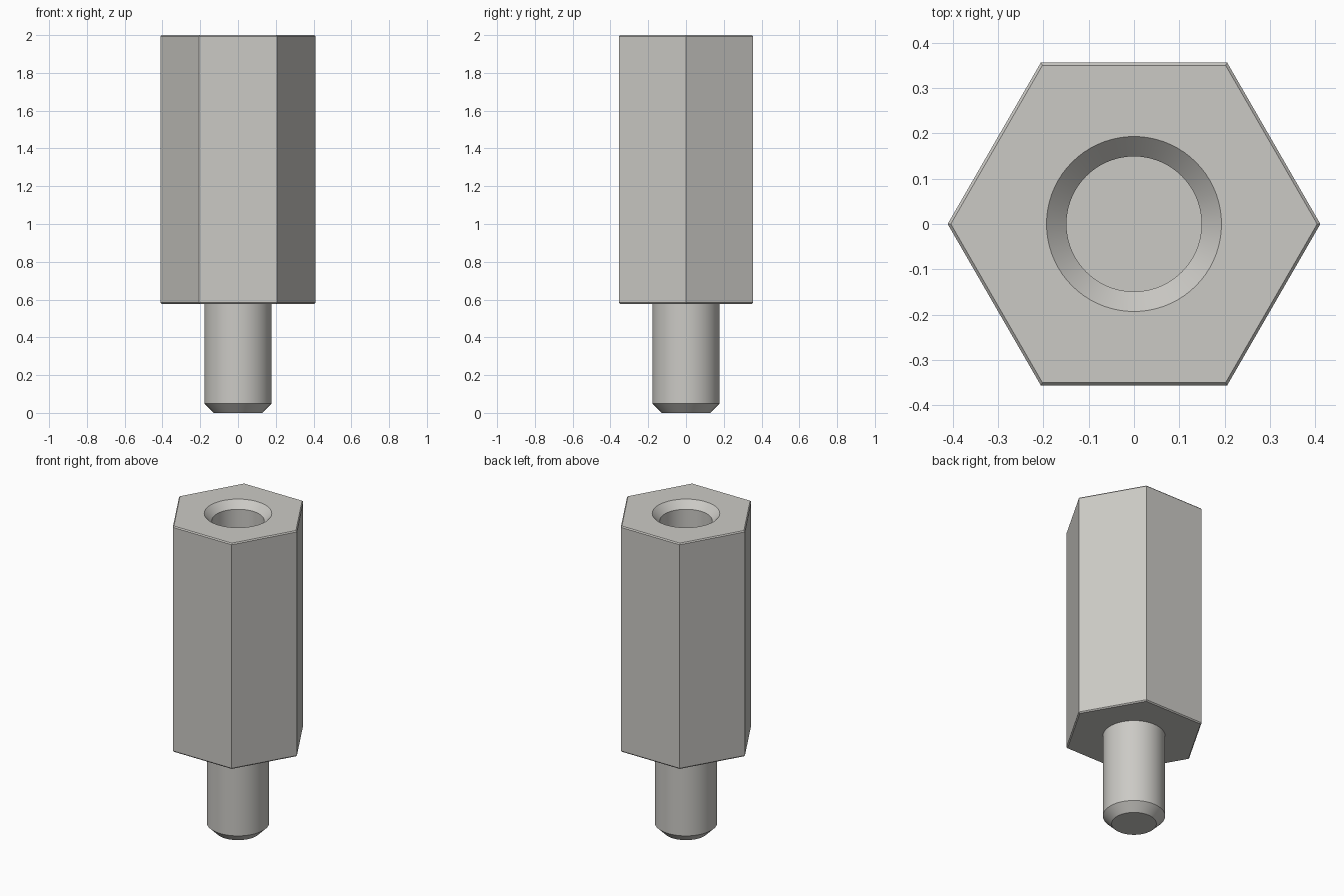
import bpy, bmesh
from math import cos, sin, tau, radians

cube = bpy.data.objects.get("Cube")
if cube:
    bpy.data.objects.remove(cube, do_unlink=True)

# Main dimensions
HEX_R, EDGE = 0.411, 0.007
BASE, TOP = 0.577, 2.0
ROUND = 72

steel = bpy.data.materials.new("satin_steel")
steel.use_nodes = True
steel.diffuse_color = (0.60, 0.59, 0.56, 1)
steel.node_tree.nodes["Principled BSDF"].inputs["Base Color"].default_value = steel.diffuse_color

bm = bmesh.new()


def ring(radius, z, sides):
    verts = [bm.verts.new((radius * cos(tau * i / sides), radius * sin(tau * i / sides), z))
             for i in range(sides)]
    for i in range(sides):
        bm.edges.new((verts[i - 1], verts[i]))
    return verts


def loft(profile, sides):
    """Join rings of (radius, height) with side faces; return the rings."""
    rings = [ring(r, z, sides) for r, z in profile]
    for a, b in zip(rings, rings[1:]):
        for i in range(sides):
            bm.faces.new((a[i - 1], a[i], b[i], b[i - 1]))
    return rings


def fill_between(outer, inner):
    edges = [bm.edges.get((loop[i - 1], loop[i])) for loop in (outer, inner) for i in range(len(loop))]
    bmesh.ops.triangle_fill(bm, edges=edges, use_beauty=True)


# Hexagonal body with fine chamfers at both ends
body = loft([(HEX_R - EDGE, BASE), (HEX_R, BASE + EDGE), (HEX_R, TOP - EDGE), (HEX_R - EDGE, TOP)], 6)

# Countersunk blind hole in the top
hole = loft([(0.193, TOP), (0.149, TOP - 0.044), (0.149, 1.14)], ROUND)
bm.faces.new(hole[-1])

# Round stud with a chamfered tip
stud = loft([(0.178, BASE), (0.178, 0.05), (0.128, 0)], ROUND)
bm.faces.new(stud[-1])

# Flat end faces around the hole and the stud
fill_between(body[-1], hole[0])
fill_between(body[0], stud[0])
bmesh.ops.recalc_face_normals(bm, faces=bm.faces[:])

mesh = bpy.data.meshes.new("hex_standoff")
bm.to_mesh(mesh)
bm.free()
mesh.materials.append(steel)
standoff = bpy.data.objects.new("hex_standoff", mesh)
bpy.context.collection.objects.link(standoff)

bpy.ops.object.select_all(action="DESELECT")
standoff.select_set(True)
bpy.context.view_layer.objects.active = standoff
bpy.ops.object.shade_smooth_by_angle(angle=radians(30))
